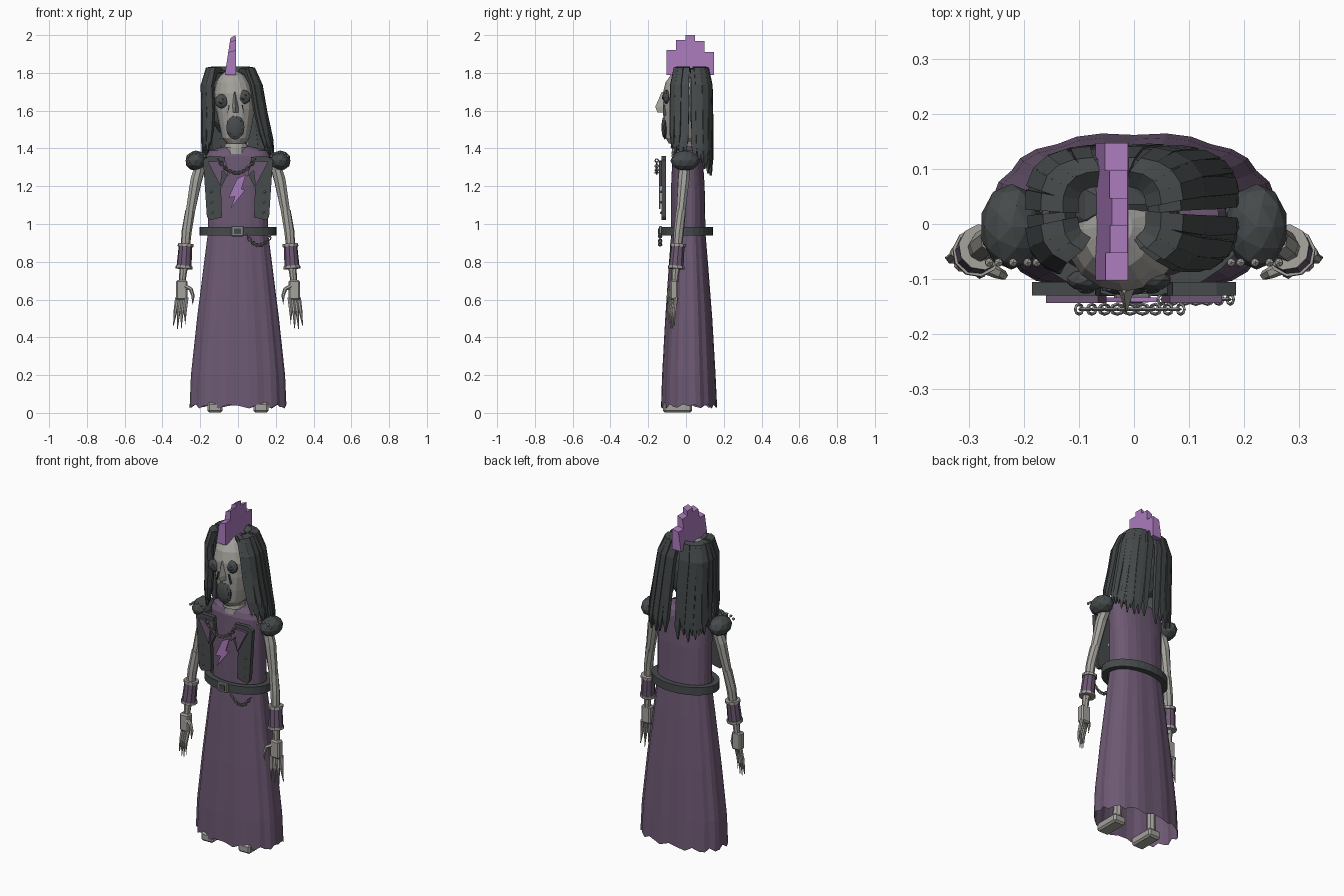
import bpy, bmesh, math
from math import sin, cos, pi, radians
from mathutils import Vector, Matrix

cube = bpy.data.objects.get("Cube")
if cube:
    bpy.data.objects.remove(cube)


def material(name, rgb):
    m = bpy.data.materials.new(name)
    m.use_nodes = True
    m.diffuse_color = (*rgb, 1)
    m.node_tree.nodes["Principled BSDF"].inputs["Base Color"].default_value = (*rgb, 1)
    return m


DRESS = material("dusky purple", (.15, .098, .168))
LILAC = material("bright lilac", (.41, .2, .51))
DARK = material("charcoal", (.061, .069, .071))
BONE = material("bone grey", (.37, .36, .33))
EYE = material("hollow grey", (.065, .07, .075))
METAL = material("steel grey", (.24, .24, .235))


def finish(name, bm, mat):
    bmesh.ops.recalc_face_normals(bm, faces=bm.faces)
    me = bpy.data.meshes.new(name)
    bm.to_mesh(me)
    bm.free()
    me.materials.append(mat)
    ob = bpy.data.objects.new(name, me)
    bpy.context.collection.objects.link(ob)
    return ob


def loft(name, rings, mat, cap_start=True, cap_end=True, closed=False):
    bm = bmesh.new()
    rows = [[bm.verts.new(p) for p in ring] for ring in rings]
    n = len(rows[0])
    for a, b in list(zip(rows, rows[1:])) + ([(rows[-1], rows[0])] if closed else []):
        for i in range(n):
            j = (i + 1) % n
            bm.faces.new((a[i], a[j], b[j], b[i]))
    if cap_start and not closed:
        bm.faces.new(rows[0])
    if cap_end and not closed:
        bm.faces.new(rows[-1])
    return finish(name, bm, mat)


def oval(cx, cy, z, rx, ry, n, power=1.0):
    def bend(v):
        return math.copysign(abs(v) ** power, v)
    return [Vector((cx + rx * bend(cos(2 * pi * i / n)), cy + ry * bend(sin(2 * pi * i / n)), z))
            for i in range(n)]


def tube(name, path, radii, mat, sides=8):
    path = [Vector(p) for p in path]
    rings = []
    for k, (p, r) in enumerate(zip(path, radii)):
        d = path[min(k + 1, len(path) - 1)] - path[max(k - 1, 0)]
        turn = d.to_track_quat("Z", "Y")
        rings.append([p + turn @ v for v in oval(0, 0, 0, r, r, sides)])
    return loft(name, rings, mat)


def prism(name, outline, y0, y1, mat):
    return loft(name, [[Vector((x, y, z)) for x, z in outline] for y in (y0, y1)], mat)


def box(name, loc, size, mat, bevel=0.0):
    bm = bmesh.new()
    bmesh.ops.create_cube(bm, size=1, matrix=Matrix.Translation(loc) @ Matrix.Diagonal((*size, 1)))
    if bevel:
        bmesh.ops.bevel(bm, geom=bm.edges[:], offset=bevel, segments=1, affect="EDGES")
    return finish(name, bm, mat)


def ball(name, loc, size, mat, detail=2):
    bm = bmesh.new()
    bmesh.ops.create_icosphere(bm, subdivisions=detail, radius=1,
                               matrix=Matrix.Translation(loc) @ Matrix.Diagonal((*size, 1)))
    return finish(name, bm, mat)


def chain(name, start, end, sag, y, count):
    # small links hung along a parabola, every other link turned sideways
    for i in range(count):
        t = i / (count - 1)
        x = start[0] + (end[0] - start[0]) * t
        z = start[1] + (end[1] - start[1]) * t - 4 * sag * t * (1 - t)
        slope = math.atan2(end[1] - start[1] - 4 * sag * (1 - 2 * t), end[0] - start[0])
        bpy.ops.mesh.primitive_torus_add(major_radius=.009, minor_radius=.003, major_segments=8,
                                         minor_segments=4, location=(x, y, z),
                                         rotation=(pi / 2 * (i % 2), -slope, 0))
        link = bpy.context.object
        link.name = f"{name}_{i + 1}"
        link.scale.x = 1.3
        link.data.materials.append(METAL)


# Pleated dress: height, half width, front y, back y, pleat depth
dress_profile = [(.035, .262, -.135, .168, .03), (.2, .255, -.13, .16, .03), (.5, .222, -.113, .142, .03),
                 (.8, .183, -.092, .118, .025), (.95, .163, -.08, .105, .02), (1.2, .163, -.08, .1, .01),
                 (1.36, .168, -.072, .088, 0), (1.39, .155, -.06, .075, 0), (1.41, .07, -.045, .05, 0)]
rings = []
for z, hw, front, back, pleat in dress_profile:
    cy = (front + back) / 2
    ring = oval(0, cy, z, hw, (back - front) / 2, 36, .85)
    for i, p in enumerate(ring):
        k = 1 - pleat * (1 + cos(2 * pi * i / 3)) / 1.5
        p.x, p.y = p.x * k, cy + (p.y - cy) * k
        if z < .1:
            p.z += .012 * sin(i * 2.2)
    rings.append(ring)
loft("dress", rings, DRESS, cap_start=False)

# Belt, buckle and hanging chain
loft("belt", [oval(0, .005, z, rx, ry, 28) for rx, ry, z in
              ((.203, .138, .938), (.203, .138, .984), (.17, .106, .984), (.17, .106, .938))],
     DARK, closed=True)
box("buckle_frame", (-.003, -.135, .962), (.066, .016, .056), METAL, .004)
box("buckle_centre", (-.003, -.145, .962), (.036, .006, .03), DARK)
chain("belt_chain", (.05, .935), (.175, .94), .05, -.137, 13)

# Neck and head: height, centre x, half width, front y, back y
tube("neck", [(-.01, -.02, 1.37), (-.012, -.02, 1.47)], [.055, .052], BONE, 12)
loft("neck_ring", [oval(-.01, -.02, z, r, r, 12) for z, r in ((1.405, .062), (1.425, .058))], BONE)
head_profile = [(1.425, -.012, .045, -.09, .02), (1.455, -.012, .072, -.108, .05),
                (1.53, -.012, .088, -.116, .07), (1.61, -.014, .102, -.12, .08),
                (1.69, -.02, .106, -.123, .085), (1.75, -.026, .09, -.108, .08),
                (1.79, -.03, .062, -.08, .06), (1.81, -.033, .03, -.04, .03)]
loft("head", [oval(cx, (f + b) / 2, z, hw, (b - f) / 2, 16) for z, cx, hw, f, b in head_profile], BONE)
loft("nose", [[Vector((cx - w, -.11, z)), Vector((cx, y, z)), Vector((cx + w, -.11, z))]
              for cx, z, y, w in ((-.018, 1.7, -.128, .008), (-.014, 1.62, -.163, .018),
                                  (-.012, 1.59, -.15, .016))], BONE)
for side, x, z in (("right", -.087, 1.65), ("left", .032, 1.672)):
    ball(side + "_eye_socket", (x, -.102, z), (.036, .02, .038), EYE)
    ball(side + "_eyeball", (x, -.118, z), (.018, .01, .018), DARK, 1)
    d = 1 if side == "left" else -1
    prism(side + "_cheek_mark", [(-.012 + d * a, b) for a, b in ((.03, 1.63), (.037, 1.63), (.046, 1.575))],
          -.122, -.105, EYE)
ball("mouth_rim", (-.014, -.112, 1.512), (.05, .014, .066), DARK)
ball("open_mouth", (-.014, -.118, 1.512), (.04, .012, .055), EYE)

# Scalp and hanging hair strands
ball("scalp", (-.036, .035, 1.64), (.125, .09, .18), DARK)


def hair_point(angle, z, hw, hd):
    cx = -.04 * min(1, max(0, (z - 1.4) / .4))
    c, s = cos(angle), sin(angle)
    return Vector((cx + hw * math.copysign(abs(c) ** .6, c), .022 + hd * math.copysign(abs(s) ** .6, s), z))


STRANDS = 32
for i in range(STRANDS):
    angle = radians(-50 + 280 * i / (STRANDS - 1))
    backness = (sin(angle) + .77) / 1.77
    tip = 1.40 - .13 * backness + .02 * sin(i * 2.7)
    lift = .008 * (i % 2)
    levels = [(1.815 + lift, .075, .06, .014), (1.808 + lift, .115, .085, .016),
              (1.735, .15, .105, .018), (1.6, .16, .108, .018),
              (tip + .08, .178, .11, .015), (tip, .188, .112, .002)]
    rings = []
    for z, hw, hd, w in levels:
        p = hair_point(angle, z, hw, hd)
        t = (hair_point(angle + .05, z, hw, hd) - hair_point(angle - .05, z, hw, hd)).normalized()
        n = Vector((t.y, -t.x, 0)) * (.004 if w < .01 else .010 + lift * .5)
        if z > 1.8:
            n.z = .012
        rings.append([p - t * w - n, p + t * w - n, p + t * w + n, p - t * w + n])
    loft(f"hair_strand_{i + 1}", rings, DARK)

# Stepped crest, leaning slightly to the side
for i, top in enumerate((1.92, 1.975, 2.0, 1.97, 1.91)):
    y0 = -.103 + i * .05
    y1 = y0 + .05
    rings = []
    for z in (1.79, top):
        k = (z - 1.79) / .21
        x0, x1 = -.07 + .03 * k, -.01 - .002 * k
        rings.append([Vector((x0, y0, z - .015 * k)), Vector((x1, y0, z)),
                      Vector((x1, y1, z)), Vector((x0, y1, z - .015 * k))])
    loft(f"crest_block_{i + 1}", rings, LILAC)

# Chest emblem and necklace
bolt = [(-.005, 1.24), (.042, 1.262), (.018, 1.185), (.038, 1.18), (-.04, 1.08), (-.016, 1.145), (-.05, 1.14)]
prism("zigzag_emblem", bolt, -.142, -.134, LILAC)
chain("necklace", (-.1, 1.335), (.085, 1.335), .065, -.155, 17)

panel = [(.185, 1.34), (.15, 1.36), (.07, 1.355), (.06, 1.25), (.09, 1.19), (.085, 1.035), (.15, 1.02), (.165, 1.04)]
lapel = [(.16, 1.33), (.065, 1.335), (.05, 1.25), (.083, 1.285), (.093, 1.2)]

for s, side in ((1, "left"), (-1, "right")):
    def at(x, y, z):
        return Vector((s * x, y, z))

    # Open vest front with lapel and studs
    prism(side + "_vest_panel", [(s * x, z) for x, z in panel], -.13, -.105, DARK)
    prism(side + "_vest_lapel", [(s * x, z) for x, z in lapel], -.144, -.13, DRESS)
    for i in range(3):
        ball(f"{side}_vest_stud_{i + 1}", at(.142 - .003 * i, -.132, 1.17 - .055 * i), (.007,) * 3, METAL, 1)

    # Shoulder pad with studs
    ball(side + "_shoulder_pad", at(.223, -.005, 1.335), (.057, .078, .054), DARK)
    for i in range(5):
        a = radians(20 + 35 * i)
        ball(f"{side}_pad_stud_{i + 1}", at(.22 + .046 * cos(a), -.07, 1.35 + .028 * sin(a)),
             (.009,) * 3, BONE, 1)

    # Bony arm and wristband
    tube(side + "_upper_arm", [at(.195, -.008, 1.32), at(.222, -.013, 1.23), at(.255, -.028, 1.05)],
         [.03, .032, .025], BONE)
    tube(side + "_forearm", [at(.253, -.027, 1.07), at(.272, -.038, .96), at(.29, -.056, .74)],
         [.027, .027, .02], BONE)
    tube(side + "_wristband", [at(.278, -.043, .885), at(.286, -.052, .77)], [.036, .04], DRESS, 10)
    tube(side + "_band_top_rim", [at(.277, -.042, .895), at(.278, -.043, .88)], [.042, .042], BONE, 10)
    tube(side + "_band_low_rim", [at(.285, -.051, .778), at(.286, -.052, .763)], [.045, .045], BONE, 10)

    # Hand with long fingers
    tube(side + "_wrist", [at(.29, -.055, .77), at(.295, -.06, .68)], [.02, .018], BONE)
    box(side + "_palm", at(.297, -.064, .65), (.06, .044, .105), BONE, .008)
    for i in range(4):
        x, y = .272 + .017 * i, -.078 + .009 * i
        drop = .02 * abs(i - 1.6)
        tube(f"{side}_finger_{i + 1}", [at(x, y, .61), at(x + .008, y - .012, .54),
                                        at(x + .007 + .004 * i, y - .01, .435 + drop)], [.011, .01, .002], BONE, 6)
    tube(side + "_thumb", [at(.28, -.075, .67), at(.25, -.088, .655), at(.238, -.093, .62), at(.24, -.095, .575)],
         [.012, .011, .009, .002], BONE, 6)

    # Foot and ankle under the hem
    box(side + "_foot", at(.122, -.045, .028), (.08, .155, .052), BONE, .01)
    tube(side + "_shin", [at(.12, 0, .04), at(.11, .01, .3)], [.026, .024], BONE)
